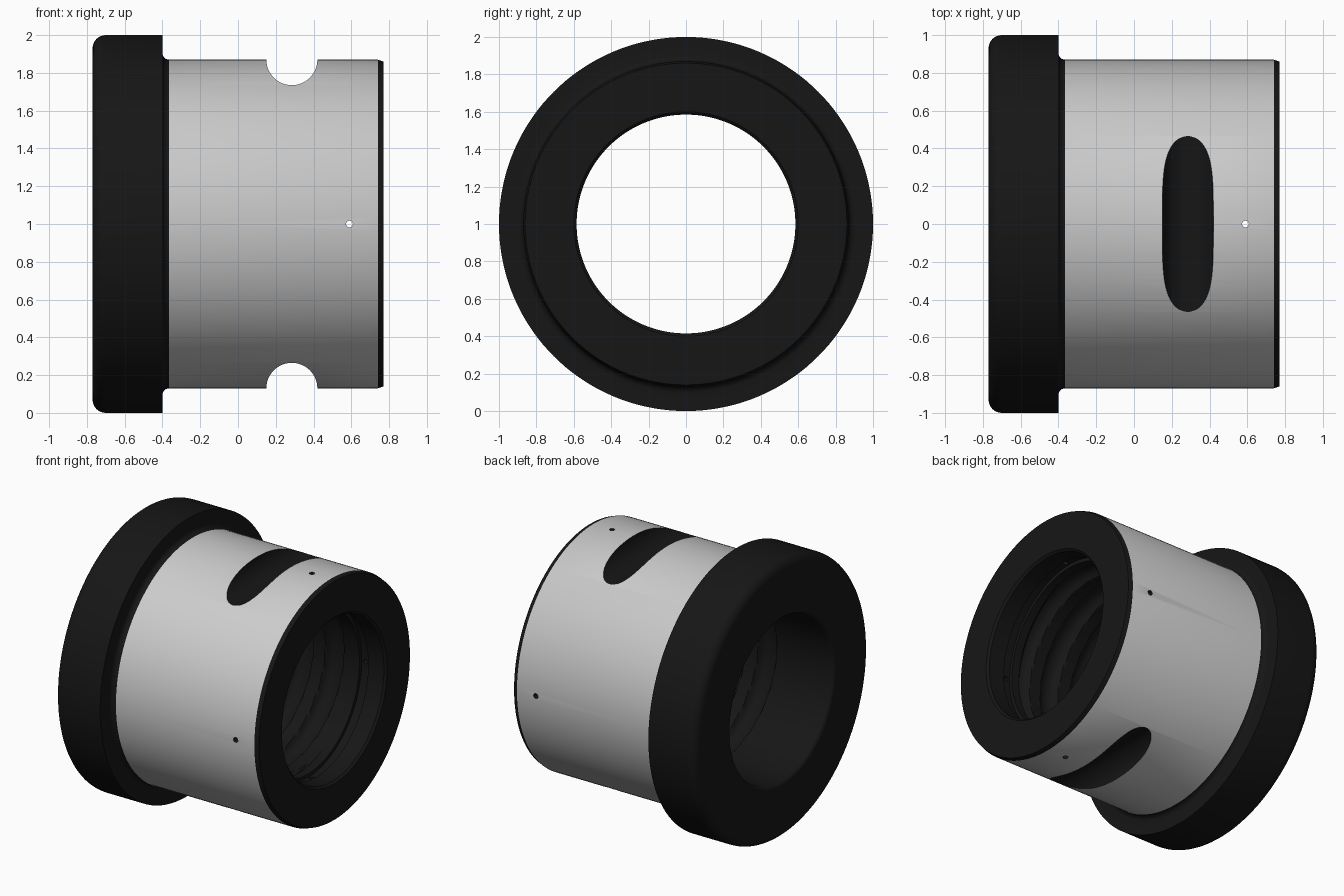
import bpy, bmesh, math
from mathutils import Matrix

if "Cube" in bpy.data.objects:
    bpy.data.objects.remove(bpy.data.objects["Cube"])

SEG = 144
BORE = 0.585


def material(name, rgb):
    m = bpy.data.materials.new(name)
    m.diffuse_color = (*rgb, 1)
    m.use_nodes = True
    m.node_tree.nodes["Principled BSDF"].inputs["Base Color"].default_value = m.diffuse_color
    return m


GREY = material("ground_steel", (0.8, 0.8, 0.8))
DARK = material("blackened_steel", (0.008, 0.008, 0.008))


def arc(cx, cr, rad, a0, a1, n=8):
    """Fillet points in the (x, radius) plane."""
    angs = [math.radians(a0 + (a1 - a0) * i / n) for i in range(n + 1)]
    return [(cx + rad * math.cos(a), cr + rad * math.sin(a)) for a in angs]


# Outside profile: flange, neck fillet, sleeve, end chamfer
outer = arc(-0.74, BORE + 0.03, 0.03, 270, 180, 6)
outer += arc(-0.70, 0.93, 0.07, 180, 90)
outer += [(-0.40, 1.0)]
outer += arc(-0.365, 0.905, 0.035, 180, 270, 6)
sleeve_start = len(outer) - 1
outer += [(0.74, 0.87), (0.77, 0.86)]

# Bore profile: plain lip, seal recess, ball track, plain flange bore
T0, T1, STEPS = -0.33, 0.50, 84
inner = [(0.77, 0.60), (0.755, BORE), (0.63, BORE), (0.63, 0.61), (0.56, 0.61), (0.56, BORE)]
track = [(T1 - (T1 - T0) * i / STEPS, BORE) for i in range(STEPS + 1)]
profile = outer + inner + track
track_start = len(outer) + len(inner)


def track_radius(x, ang, pitch=0.24, half=0.07, depth=0.05):
    """Radius of the bore with a round helical groove that fades at its ends."""
    t = ((x / pitch - ang / math.tau) % 1 - 0.5) * pitch
    fade = max(0, min(1, (x - T0) / 0.04, (T1 - x) / 0.04))
    return BORE + fade * depth * math.sqrt(max(0, 1 - (t / half) ** 2))


# Revolve the closed profile round the x axis
bm = bmesh.new()
rings = []
for s in range(SEG):
    a = math.tau * s / SEG
    ring = []
    for i, (x, r) in enumerate(profile):
        if i >= track_start:
            r = track_radius(x, a)
        ring.append(bm.verts.new((x, r * math.cos(a), 1 + r * math.sin(a))))
    rings.append(ring)
n = len(profile)
for s in range(SEG):
    p, q = rings[s], rings[(s + 1) % SEG]
    for i in range(n):
        j = (i + 1) % n
        f = bm.faces.new((p[i], p[j], q[j], q[i]))
        f.material_index = 0 if i == sleeve_start else 1
bmesh.ops.recalc_face_normals(bm, faces=bm.faces)
mesh = bpy.data.meshes.new("flanged_nut")
bm.to_mesh(mesh)
bm.free()
nut = bpy.data.objects.new("flanged_nut", mesh)
bpy.context.collection.objects.link(nut)
for m in (GREY, DARK):
    mesh.materials.append(m)


def cut(name, radius, length, centre, rot, segs):
    """Bore a dark-walled cylinder out of the nut."""
    cb = bmesh.new()
    bmesh.ops.create_cone(cb, cap_ends=True, segments=segs, radius1=radius, radius2=radius,
                          depth=length, matrix=Matrix.Translation(centre) @ rot)
    for f in cb.faces:
        f.material_index = 1
    me = bpy.data.meshes.new(name)
    cb.to_mesh(me)
    cb.free()
    for m in (GREY, DARK):
        me.materials.append(m)
    cutter = bpy.data.objects.new(name, me)
    cutter.hide_render = True
    bpy.context.collection.objects.link(cutter)
    mod = nut.modifiers.new(name, 'BOOLEAN')
    mod.operation = 'DIFFERENCE'
    mod.solver = 'EXACT'
    mod.object = cutter
    bpy.ops.object.modifier_apply(modifier=name)
    bpy.data.objects.remove(cutter)


bpy.context.view_layer.objects.active = nut
nut.select_set(True)
along_y = Matrix.Rotation(math.pi / 2, 4, 'X')
along_z = Matrix.Identity(4)

# Round slots across the top and bottom of the sleeve
for side in (1, -1):
    cut("slot_cutter", 0.135, 2.4, (0.285, 0, 1 + side * 0.87), along_y, 64)

# Small pin holes through the sleeve on four sides
for rot in (along_y, along_z):
    cut("pin_hole_cutter", 0.018, 2.4, (0.59, 0, 1), rot, 20)

bpy.ops.object.shade_smooth_by_angle(angle=math.radians(30))
